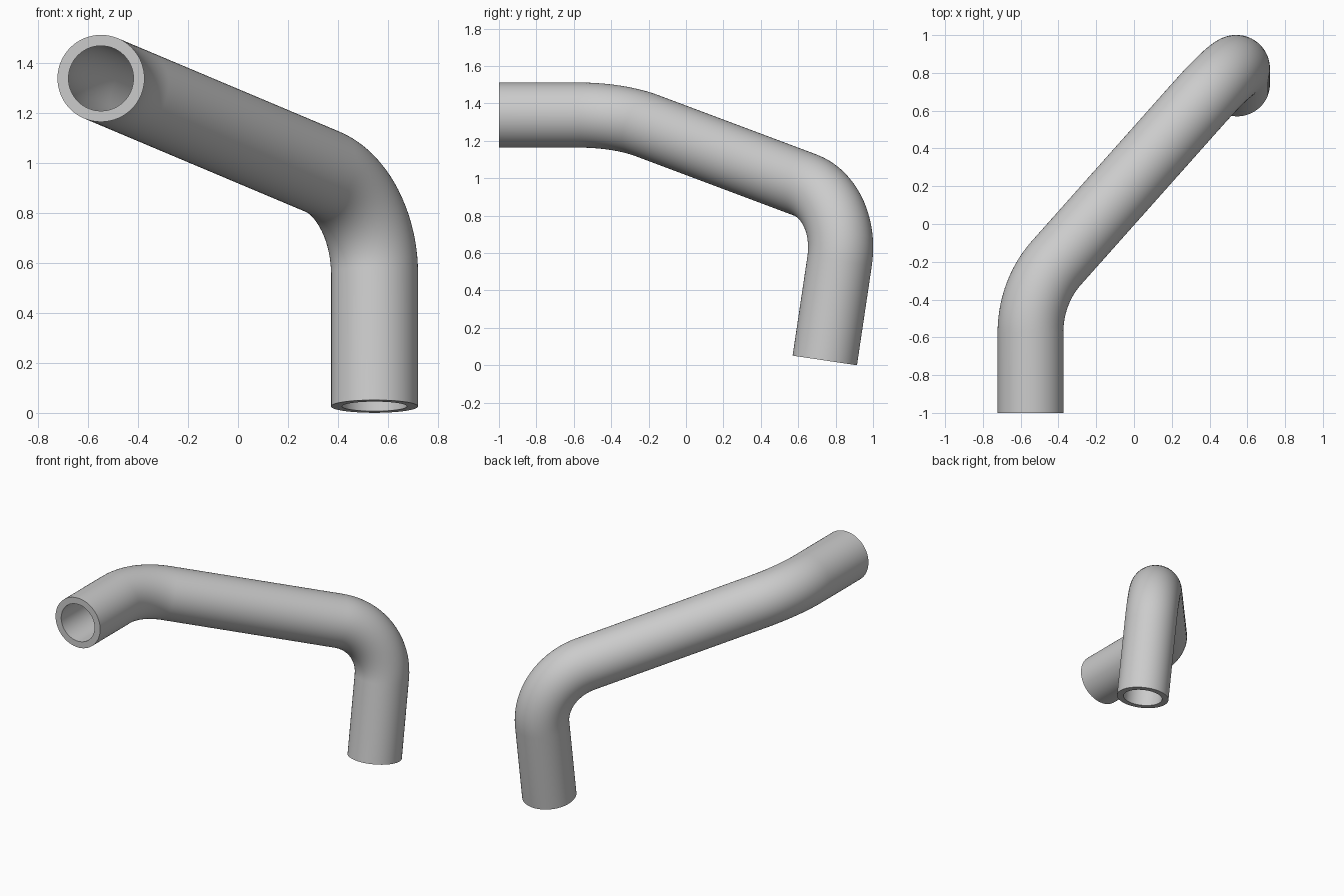
import bpy, bmesh, math
from mathutils import Vector, Quaternion

cube = bpy.data.objects.get("Cube")
if cube:
    bpy.data.objects.remove(cube, do_unlink=True)

OUTER, INNER, SIDES, STEPS = 0.174, 0.13, 64, 20

# Centre line corners and the radius of each bend
start = Vector((-0.548, -1.0, 1.338))
corner_1 = Vector((-0.548, -0.36, 1.338))
corner_2 = Vector((0.546, 0.869, 0.877))
end = Vector((0.546, 0.742, 0.026))


def bend(before, corner, after, radius):
    """Points and tangents of a circular arc that rounds off a corner."""
    d1 = (corner - before).normalized()
    d2 = (after - corner).normalized()
    angle = d1.angle(d2)
    axis = d1.cross(d2).normalized()
    first = corner - d1 * radius * math.tan(angle / 2)
    centre = first + axis.cross(d1) * radius
    arc = []
    for i in range(STEPS + 1):
        turn = Quaternion(axis, angle * i / STEPS)
        arc.append((centre + turn @ (first - centre), turn @ d1))
    return arc


path = [(start, (corner_1 - start).normalized())]
path += bend(start, corner_1, corner_2, 0.53)
path += bend(corner_1, corner_2, end, 0.38)
path.append((end, (end - corner_2).normalized()))

# Sweep an outer and an inner circle along the centre line
bm = bmesh.new()
walls = {OUTER: [], INNER: []}
side = Vector((1, 0, 0))
previous = path[0][1]
for point, tangent in path:
    side = previous.rotation_difference(tangent) @ side
    side = (side - tangent * side.dot(tangent)).normalized()
    other = tangent.cross(side)
    previous = tangent
    for radius, rings in walls.items():
        ring = []
        for k in range(SIDES):
            a = 2 * math.pi * k / SIDES
            ring.append(bm.verts.new(point + radius * (side * math.cos(a) + other * math.sin(a))))
        rings.append(ring)


def bridge(ring_a, ring_b):
    for k in range(SIDES):
        n = (k + 1) % SIDES
        bm.faces.new((ring_a[k], ring_a[n], ring_b[n], ring_b[k]))


for rings in walls.values():
    for a, b in zip(rings, rings[1:]):
        bridge(a, b)
# Flat rims at both open ends
for i in (0, -1):
    bridge(walls[OUTER][i], walls[INNER][i])
bmesh.ops.recalc_face_normals(bm, faces=bm.faces[:])

mesh = bpy.data.meshes.new("bent_pipe")
bm.to_mesh(mesh)
bm.free()
pipe = bpy.data.objects.new("bent_pipe", mesh)
bpy.context.collection.objects.link(pipe)

# Plain grey
grey = bpy.data.materials.new("light_grey")
grey.use_nodes = True
colour = (0.6, 0.6, 0.6, 1.0)
grey.diffuse_color = colour
grey.node_tree.nodes["Principled BSDF"].inputs["Base Color"].default_value = colour
mesh.materials.append(grey)

# Smooth walls with sharp rim edges
bpy.ops.object.select_all(action='DESELECT')
pipe.select_set(True)
bpy.context.view_layer.objects.active = pipe
bpy.ops.object.shade_smooth_by_angle(angle=math.radians(40))
